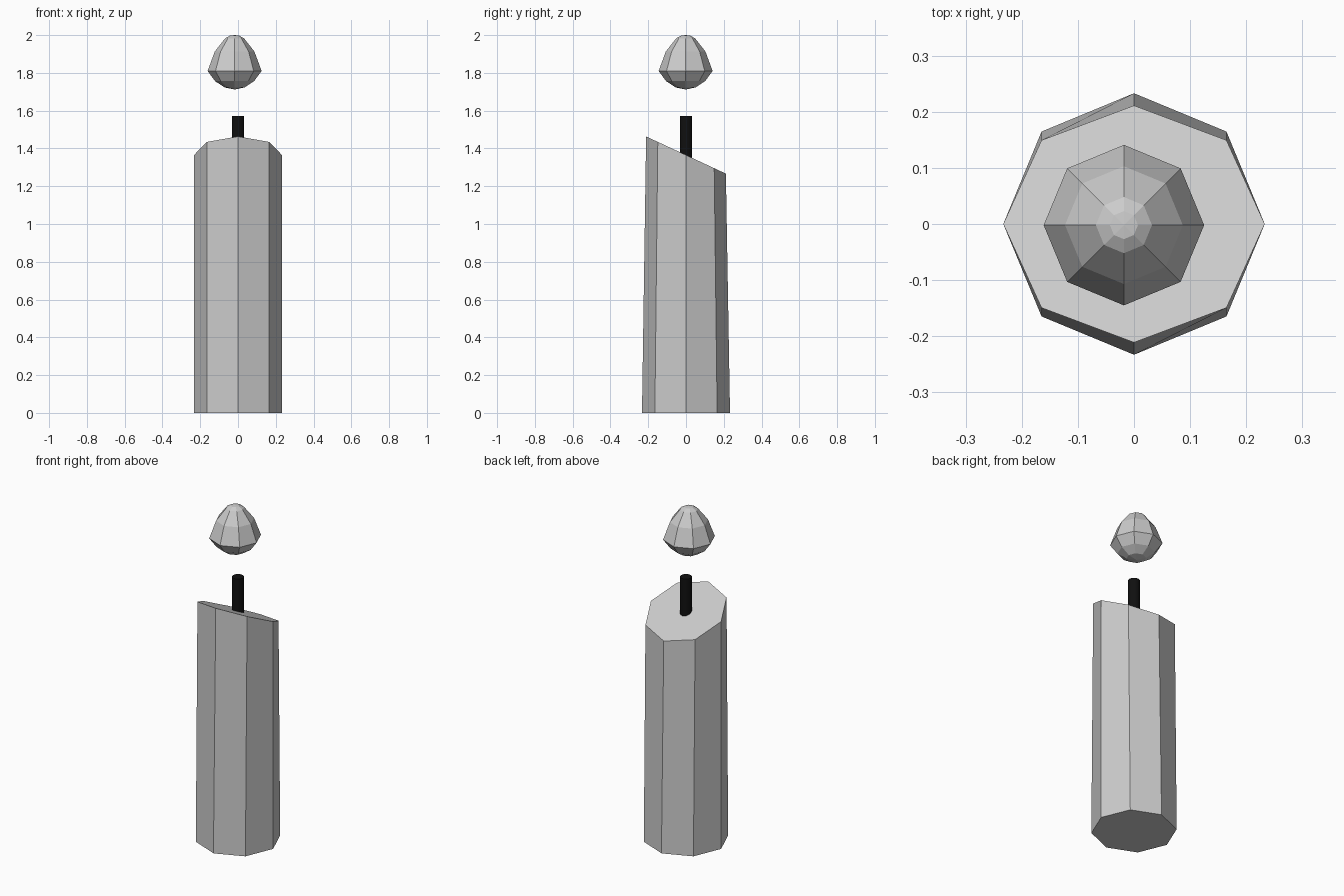
import bpy, bmesh
from math import cos, sin, tan, pi, radians

if "Cube" in bpy.data.objects:
    bpy.data.objects.remove(bpy.data.objects["Cube"])


def make_object(name, bm):
    bmesh.ops.recalc_face_normals(bm, faces=bm.faces[:])
    mesh = bpy.data.meshes.new(name)
    bm.to_mesh(mesh)
    bm.free()
    obj = bpy.data.objects.new(name, mesh)
    bpy.context.collection.objects.link(obj)
    return obj


def lathe(name, profile, sides, centre=(0, 0)):
    """Stack of rings (radius, z), with flat caps or pointed ends (radius 0)."""
    bm = bmesh.new()
    cx, cy = centre
    rings = []
    for r, z in profile:
        n = 1 if r == 0 else sides
        rings.append([bm.verts.new((cx + r * cos(2 * pi * i / sides),
                                    cy + r * sin(2 * pi * i / sides), z))
                      for i in range(n)])
    for a, b in zip(rings, rings[1:]):
        for i in range(sides):
            j = (i + 1) % sides
            quad = [a[i % len(a)], a[j % len(a)], b[j % len(b)], b[i % len(b)]]
            bm.faces.new(list(dict.fromkeys(quad)))
    for ring in (rings[0], rings[-1]):
        if len(ring) > 1:
            bm.faces.new(ring)
    return make_object(name, bm)


# Wax body: octagonal prism whose top ring is tilted towards the back
body = lathe("candle_body", [(0.233, 0), (0.233, 1.365)], 8)
tilt = radians(25)
for v in body.data.vertices:
    if v.co.z > 1:
        v.co.z -= v.co.y * sin(tilt)
        v.co.y *= cos(tilt)

# Wick: thin black cylinder sunk into the wax
wick = lathe("wick", [(0.033, 1.3), (0.033, 1.573)], 32)
black = bpy.data.materials.new("black")
black.diffuse_color = (0.005, 0.005, 0.005, 1)
black.use_nodes = True
black.node_tree.nodes["Principled BSDF"].inputs["Base Color"].default_value = black.diffuse_color
wick.data.materials.append(black)

# Flame: faceted teardrop floating above the wick, slightly off centre
flame_profile = [(0, 1.712), (0.053, 1.723), (0.103, 1.756), (0.143, 1.81),
                 (0.105, 1.913), (0.05, 1.983), (0.025, 1.997), (0, 2.0)]
lathe("flame", flame_profile, 8, (-0.018, -0.002))
